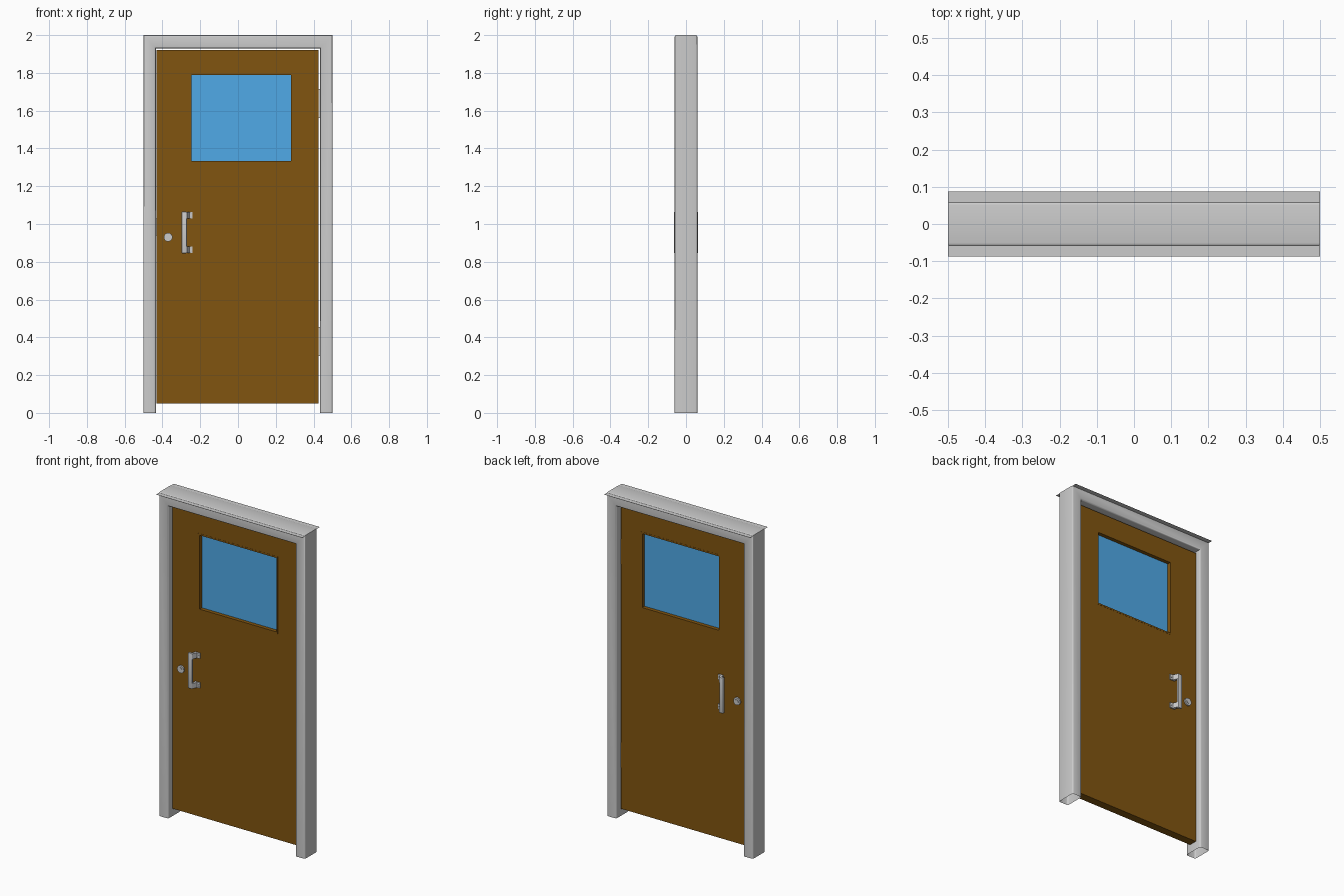
import bpy, bmesh, math
from mathutils import Matrix, Vector

if "Cube" in bpy.data.objects:
    bpy.data.objects.remove(bpy.data.objects["Cube"])


def material(name, rgb):
    m = bpy.data.materials.new(name)
    m.diffuse_color = (*rgb, 1)
    m.use_nodes = True
    m.node_tree.nodes["Principled BSDF"].inputs["Base Color"].default_value = m.diffuse_color
    return m


WOOD = material("wood", (0.22, 0.09, 0.005))
GLASS = material("glass", (0.08, 0.40, 0.80))


def finish(name, bm, mat=None, smooth=False):
    bmesh.ops.recalc_face_normals(bm, faces=bm.faces)
    mesh = bpy.data.meshes.new(name)
    bm.to_mesh(mesh)
    bm.free()
    ob = bpy.data.objects.new(name, mesh)
    bpy.context.collection.objects.link(ob)
    if mat:
        mesh.materials.append(mat)
    if smooth:
        bpy.ops.object.select_all(action='DESELECT')
        ob.select_set(True)
        bpy.context.view_layer.objects.active = ob
        bpy.ops.object.shade_smooth_by_angle(angle=math.radians(40))
    return ob


def prism(points, direction):
    """Closed polygon extruded along a direction."""
    bm = bmesh.new()
    face = bm.faces.new([bm.verts.new(p) for p in points])
    ext = bmesh.ops.extrude_face_region(bm, geom=[face])
    verts = [g for g in ext["geom"] if isinstance(g, bmesh.types.BMVert)]
    bmesh.ops.translate(bm, verts=verts, vec=direction)
    return bm


def bevel(bm, edges, width, segments=3):
    bmesh.ops.bevel(bm, geom=list(edges), offset=width, segments=segments,
                    profile=0.5, affect='EDGES')


def box(name, x, y, z, mat=None, round_=0):
    bm = prism([(x[0], y[0], z[0]), (x[1], y[0], z[0]), (x[1], y[0], z[1]), (x[0], y[0], z[1])],
               (0, y[1] - y[0], 0))
    if round_:
        bevel(bm, bm.edges, round_)
    return finish(name, bm, mat, bool(round_))


def cylinder(name, x, y, z, r, sides=24):
    bm = bmesh.new()
    mat = Matrix.Translation((x, (y[0] + y[1]) / 2, z)) @ Matrix.Rotation(math.pi / 2, 4, 'X')
    bmesh.ops.create_cone(bm, cap_ends=True, segments=sides, radius1=r, radius2=r,
                          depth=abs(y[1] - y[0]), matrix=mat)
    return finish(name, bm, None, True)


def ring(name, outer, inner, half, mat):
    """Rectangular slab with a rectangular hole; rectangles are x0, x1, z0, z1."""
    bm = bmesh.new()
    loops = []
    for r, y in ((outer, -half), (inner, -half), (inner, half), (outer, half)):
        corners = [(r[0], r[2]), (r[1], r[2]), (r[1], r[3]), (r[0], r[3])]
        loops.append([bm.verts.new((cx, y, cz)) for cx, cz in corners])
    for a in range(4):
        la, lb = loops[a], loops[(a + 1) % 4]
        for i in range(4):
            j = (i + 1) % 4
            bm.faces.new((la[i], la[j], lb[j], lb[i]))
    return finish(name, bm, mat)


# Door frame: arch outline, rounded front and back rims, open feet
D = 0.06
outline = [(-0.5, 0), (-0.435, 0), (-0.435, 1.93), (0.435, 1.93),
           (0.435, 0), (0.5, 0), (0.5, 2), (-0.5, 2)]
bm = prism([(x, -D, z) for x, z in outline], (0, 2 * D, 0))
feet = [f for f in bm.faces if all(v.co.z < 1e-5 for v in f.verts)]
bmesh.ops.delete(bm, geom=feet, context='FACES')
rims = [e for e in bm.edges if abs(e.verts[0].co.y - e.verts[1].co.y) < 1e-5
        and max(v.co.z for v in e.verts) > 0.01]
bevel(bm, rims, 0.009)
finish("door_frame", bm, None, True)

# Thin cap sheet over the header
bm = bmesh.new()
bm.faces.new([bm.verts.new(p) for p in
              ((-0.5, -0.087, 1.997), (0.5, -0.087, 1.997), (0.5, 0.087, 1.997), (-0.5, 0.087, 1.997))])
finish("top_cap", bm)

# Door leaf with window opening, trim and pane
hole = (-0.254, 0.29, 1.323, 1.80)
pane = (-0.245, 0.281, 1.333, 1.79)
ring("door_leaf", (-0.432, 0.426, 0.05, 1.92), hole, 0.025, WOOD)
ring("window_trim", hole, pane, 0.026, WOOD)
box("window_pane", pane[:2], (-0.003, 0.003), pane[2:], GLASS)

# Hinges and latch in the gaps
for name, z0 in (("lower_hinge", 0.30), ("upper_hinge", 1.56)):
    box(name, (0.422, 0.436), (-0.02, 0.02), (z0, z0 + 0.155))
box("latch", (-0.437, -0.428), (-0.014, 0.014), (0.94, 1.03))

# Pull handles and locks on both faces
for side, s in (("front", -1), ("back", 1)):
    box(side + "_grip", (-0.299, -0.271), sorted((s * 0.049, s * 0.064)), (0.845, 1.065), None, 0.004)
    for label, z0 in (("lower", 0.847), ("upper", 1.030)):
        arm = [(-0.274, 0.025), (-0.240, 0.025), (-0.240, 0.031), (-0.258, 0.034),
               (-0.270, 0.062), (-0.285, 0.062), (-0.285, 0.050), (-0.277, 0.046)]
        finish(f"{side}_{label}_bracket",
               prism([(x, s * y, z0) for x, y in arm], (0, 0, 0.033)))
        cylinder(f"{side}_{label}_screw", -0.249, (s * 0.029, s * 0.034), z0 + 0.0165, 0.006, 12)
    cylinder(side + "_lock", -0.37, (s * 0.02, s * 0.034), 0.93, 0.023)
    cylinder(side + "_lock_core", -0.37, (s * 0.03, s * 0.037), 0.93, 0.012)
    box(side + "_key_slot", (-0.372, -0.368), sorted((s * 0.036, s * 0.038)), (0.924, 0.942))
